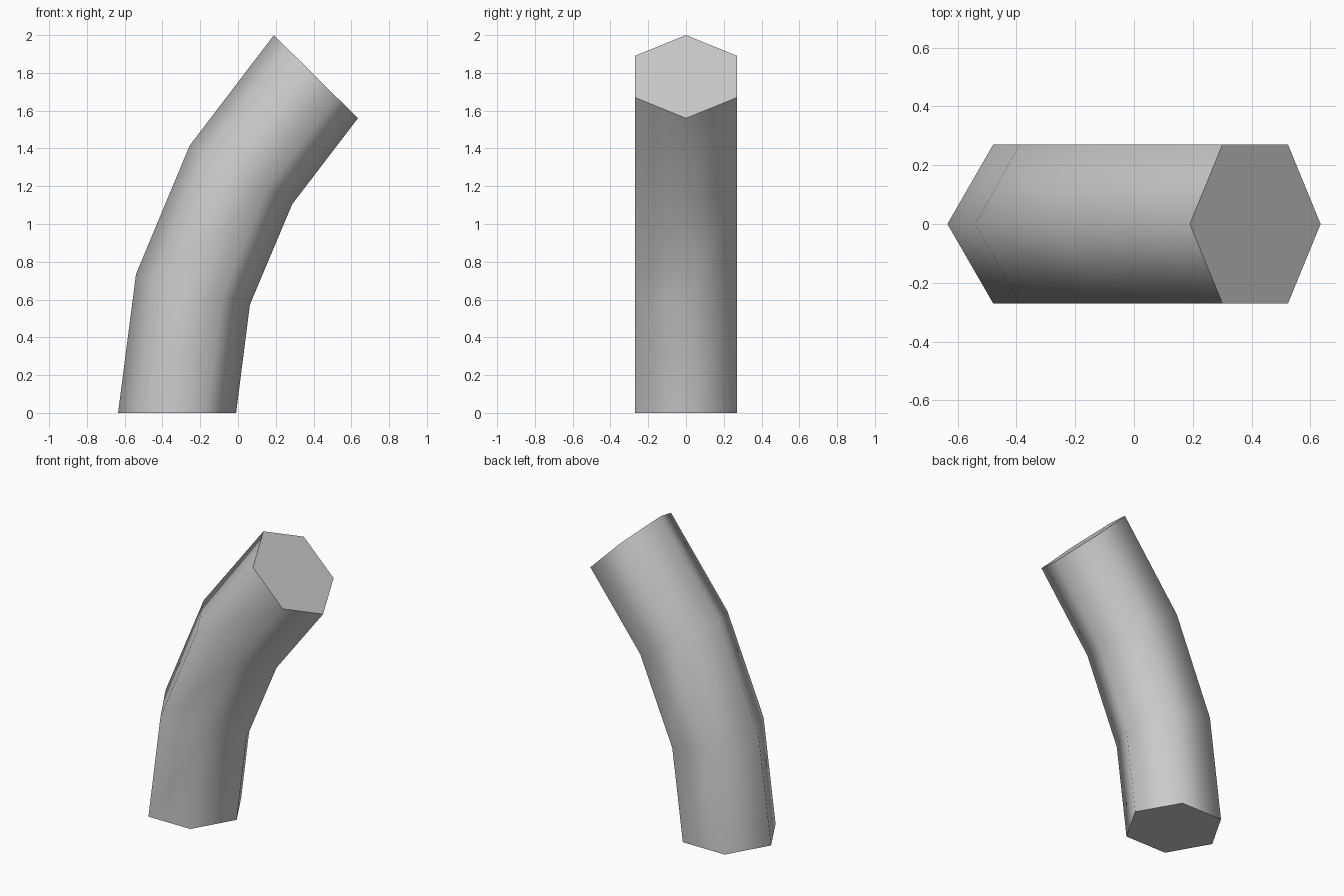
import bpy
import bmesh
from mathutils import Vector

cube = bpy.data.objects.get("Cube")
if cube:
    bpy.data.objects.remove(cube, do_unlink=True)

grey = bpy.data.materials.new("light_grey")
grey.use_nodes = True
colour = (0.6, 0.6, 0.6, 1.0)
grey.diffuse_color = colour
bsdf = next(n for n in grey.node_tree.nodes if n.type == 'BSDF_PRINCIPLED')
bsdf.inputs["Base Color"].default_value = colour
bsdf.inputs["Roughness"].default_value = 0.8

# Outer and inner bend corners (x, z) of each six-sided ring
RINGS = [
    ((-0.635, 0.0), (-0.01, 0.0)),
    ((-0.54, 0.735), (0.063, 0.573)),
    ((-0.256, 1.415), (0.287, 1.105)),
    ((0.19, 2.0), (0.635, 1.56)),
]
HALF_WIDTH = 0.271
# Hexagon corners: fraction from outer to inner corner, and side
HEXAGON = [(0, 0), (0.25, -1), (0.75, -1), (1, 0), (0.75, 1), (0.25, 1)]


def add_ring(bm, outer, inner):
    a = Vector((outer[0], 0, outer[1]))
    b = Vector((inner[0], 0, inner[1]))
    return [bm.verts.new(a.lerp(b, t) + Vector((0, s * HALF_WIDTH, 0)))
            for t, s in HEXAGON]


bm = bmesh.new()
rings = [add_ring(bm, *ring) for ring in RINGS]

# Smooth side walls
for low, high in zip(rings, rings[1:]):
    for i in range(len(low)):
        j = (i + 1) % len(low)
        bm.faces.new((low[i], low[j], high[j], high[i])).smooth = True

# Flat end caps with crisp rims
for cap in (rings[0][::-1], rings[-1]):
    face = bm.faces.new(cap)
    face.smooth = False
    for edge in face.edges:
        edge.smooth = False

bmesh.ops.recalc_face_normals(bm, faces=bm.faces[:])
mesh = bpy.data.meshes.new("bent_pipe")
bm.to_mesh(mesh)
bm.free()
mesh.materials.append(grey)
pipe = bpy.data.objects.new("bent_pipe", mesh)
bpy.context.collection.objects.link(pipe)
